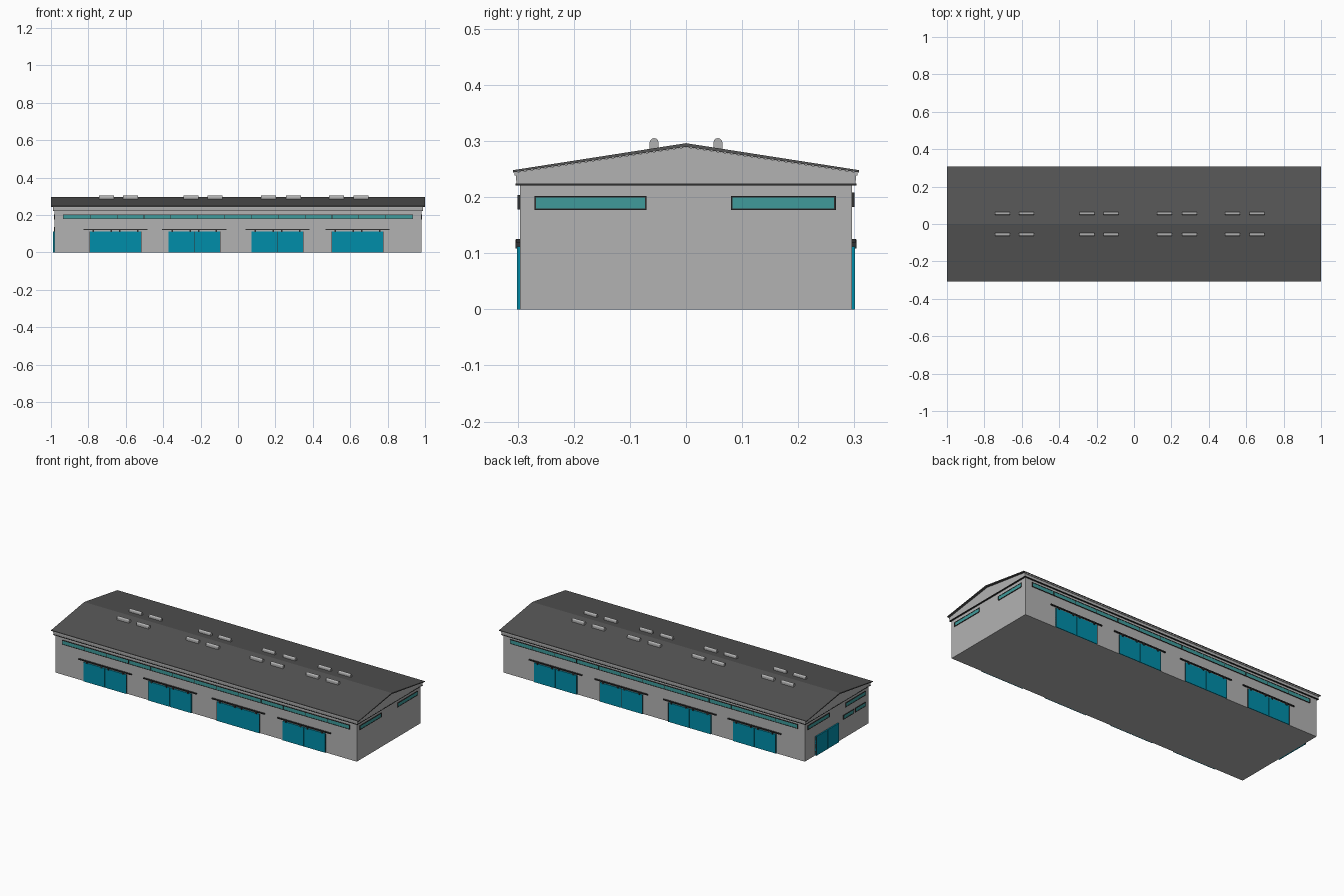
import bpy, math
from mathutils import Matrix

if "Cube" in bpy.data.objects:
    bpy.data.objects.remove(bpy.data.objects["Cube"])


def material(name, rgb):
    m = bpy.data.materials.new(name)
    m.diffuse_color = (*rgb, 1)
    m.use_nodes = True
    m.node_tree.nodes["Principled BSDF"].inputs["Base Color"].default_value = m.diffuse_color
    return m


DARK = material("dark_metal", (0.03, 0.03, 0.03))
ROOF = material("roof_sheet", (0.09, 0.09, 0.09))
WALL = material("wall_grey", (0.45, 0.45, 0.45))
DOOR = material("door_teal", (0.0, 0.27, 0.4))
GLASS = material("window_glass", (0.05, 0.33, 0.33))


def mesh(name, verts, faces, mat):
    me = bpy.data.meshes.new(name)
    me.from_pydata(verts, [], faces)
    me.materials.append(mat)
    ob = bpy.data.objects.new(name, me)
    bpy.context.collection.objects.link(ob)
    return ob


def extrude_x(name, profile, x0, x1, mat):
    """Extrude a counter-clockwise (y, z) profile along x."""
    n = len(profile)
    verts = [(x, y, z) for x in (x0, x1) for y, z in profile]
    faces = [tuple(reversed(range(n))), tuple(range(n, 2 * n))]
    faces += [(i, (i + 1) % n, n + (i + 1) % n, n + i) for i in range(n)]
    return mesh(name, verts, faces, mat)


def box(name, x, y, z, mat, frame=None):
    """Box from (min, max) pairs, optionally turned onto another wall."""
    ob = extrude_x(name, [(y[0], z[0]), (y[1], z[0]), (y[1], z[1]), (y[0], z[1])], *x, mat)
    if frame:
        ob.data.transform(frame)
    return ob


# wall frames: local x runs along the wall, local -y points outward from y = 0
def wall_frame(angle, dist):
    return Matrix.Rotation(angle, 4, 'Z') @ Matrix.Translation((0, -dist, 0))


FRONT = wall_frame(0, 0.296)
BACK = wall_frame(math.pi, 0.296)
RIGHT = wall_frame(math.pi / 2, 0.98)
LEFT = wall_frame(-math.pi / 2, 0.98)


def window(name, x0, x1, z0, z1, frame, panes=1, depth=0.004, border=0.003):
    for a, b in ((z0, z0 + border), (z1 - border, z1)):
        box(name + "_rail", (x0, x1), (-depth, 0), (a, b), DARK, frame)
    w = (x1 - x0 - border) / panes
    for i in range(panes + 1):
        a = x0 + i * w
        box(name + "_bar", (a, a + border), (-depth, 0), (z0 + border, z1 - border), DARK, frame)
    box(name + "_glass", (x0 + border, x1 - border), (-depth * 0.6, 0),
        (z0 + border, z1 - border), GLASS, frame)


def double_door(name, cx, width, height, frame, depth=0.005):
    h = width / 2
    for a, b in ((cx - h, cx - 0.0012), (cx + 0.0012, cx + h)):
        box(name + "_leaf", (a, b), (-depth, 0), (0, height), DOOR, frame)
    box(name + "_seam", (cx - 0.0012, cx + 0.0012), (-depth * 0.5, 0), (0, height), DARK, frame)
    for s in (-1, 1):
        a = cx + s * (h - 0.001)
        box(name + "_edge", (a - 0.001, a + 0.001), (-depth - 0.0006, 0), (0, height), DARK, frame)


# main walls and wider gable section under the roof
box("walls", (-0.98, 0.98), (-0.296, 0.296), (0, 0.224), WALL)
extrude_x("gable_band", [(-0.302, 0.224), (0.302, 0.224), (0.304, 0.244),
                         (0, 0.289), (-0.304, 0.244)], -0.988, 0.988, WALL)
box("band_trim", (-0.989, 0.989), (-0.304, 0.304), (0.221, 0.2245), DARK)

# thin pitched roof
extrude_x("roof", [(-0.308, 0.244), (0, 0.2895), (0.308, 0.244), (0.308, 0.248),
                   (0, 0.296), (-0.308, 0.248)], -1, 1, ROOF)

# gutters along both eaves
for s in (-1, 1):
    y = sorted((s * 0.302, s * 0.306))
    box("gutter", (-0.99, 0.99), y, (0.238, 0.2445), WALL)

# sliding doors with rails and hangers, same x positions on both long sides
for side, frame, s in (("front", FRONT, 1), ("back", BACK, -1)):
    for c in (-0.655, -0.233, 0.211, 0.639):
        cx = s * c
        double_door(side + "_door", cx, 0.279, 0.112, frame)
        box(side + "_door_track", (cx - 0.172, cx + 0.172), (-0.007, 0), (0.119, 0.125), DARK, frame)
        for d in (-0.118, -0.022, 0.022, 0.118):
            box(side + "_door_hanger", (cx + d - 0.004, cx + d + 0.004), (-0.008, 0),
                (0.108, 0.124), DARK, frame)
    # long ribbon window
    dz = 0 if s == 1 else 0.004
    window(side + "_ribbon_window", -0.935, 0.935, 0.178 + dz, 0.204 + dz, frame, 13)

# gable end windows
for side, frame in (("right", RIGHT), ("left", LEFT)):
    window(side + "_end_window", -0.27, -0.07, 0.177, 0.202, frame)
    window(side + "_end_window", 0.08, 0.267, 0.177, 0.202, frame)

# left end: double door and two low windows
double_door("left_end_door", -0.095, 0.21, 0.112, LEFT, 0.008)
window("left_low_window", 0.06, 0.155, 0.112, 0.137, LEFT)
window("left_low_window", 0.17, 0.265, 0.112, 0.137, LEFT)

# round-topped roof vents on both slopes
for c in (-0.703, -0.575, -0.252, -0.123, 0.163, 0.297, 0.527, 0.657):
    for y in (-0.057, 0.057):
        arc = [(y + 0.008 * math.cos(math.radians(a)), 0.297 + 0.008 * math.sin(math.radians(a)))
               for a in range(0, 181, 30)]
        extrude_x("roof_vent", [(y - 0.008, 0.282), (y + 0.008, 0.282)] + arc,
                  c - 0.04, c + 0.04, WALL)
